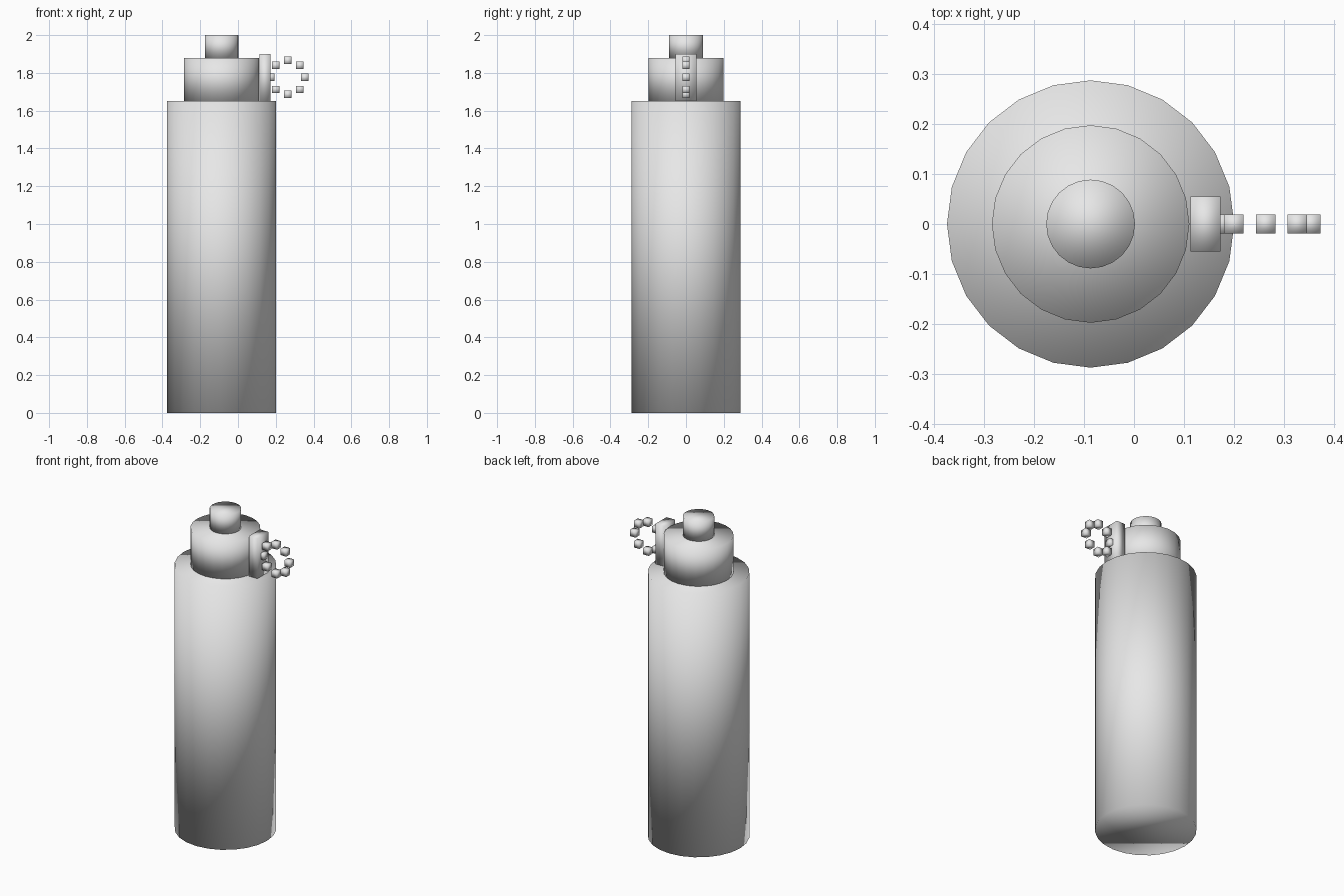
import bpy
import math

cube = bpy.data.objects.get("Cube")
if cube:
    bpy.data.objects.remove(cube, do_unlink=True)

grey = bpy.data.materials.new("plain grey")
grey.use_nodes = True
COLOUR = (0.8, 0.8, 0.8, 1)
grey.diffuse_color = COLOUR
grey.node_tree.nodes["Principled BSDF"].inputs["Base Color"].default_value = COLOUR

AXIS_X = -0.087   # the canister stands off centre, balanced by the ring
SIDES = 24


def finish(name):
    obj = bpy.context.object
    obj.name = name
    obj.data.materials.append(grey)
    bpy.ops.object.shade_smooth()
    return obj


def drum(name, radius, bottom, top):
    bpy.ops.mesh.primitive_cylinder_add(
        vertices=SIDES, radius=radius, depth=top - bottom,
        location=(AXIS_X, 0, (bottom + top) / 2))
    return finish(name)


def block(name, centre, size):
    bpy.ops.mesh.primitive_cube_add(size=1, location=centre)
    bpy.context.object.scale = size
    bpy.ops.object.transform_apply(location=False, rotation=False, scale=True)
    return finish(name)


# Stacked canister
drum("body", 0.288, 0, 1.65)
drum("collar", 0.198, 1.65, 1.88)
drum("top_button", 0.089, 1.88, 2.0)

# Upright lever beside the collar
block("lever", (0.143, 0, 1.775), (0.06, 0.11, 0.25))

# Pull ring made of small separate cubes
RING_X, RING_Z, RING_R = 0.264, 1.776, 0.09
for i in range(8):
    a = math.tau * i / 8
    block(f"ring_bead_{i + 1}",
          (RING_X + RING_R * math.cos(a), 0, RING_Z + RING_R * math.sin(a)),
          (0.039, 0.039, 0.039))
